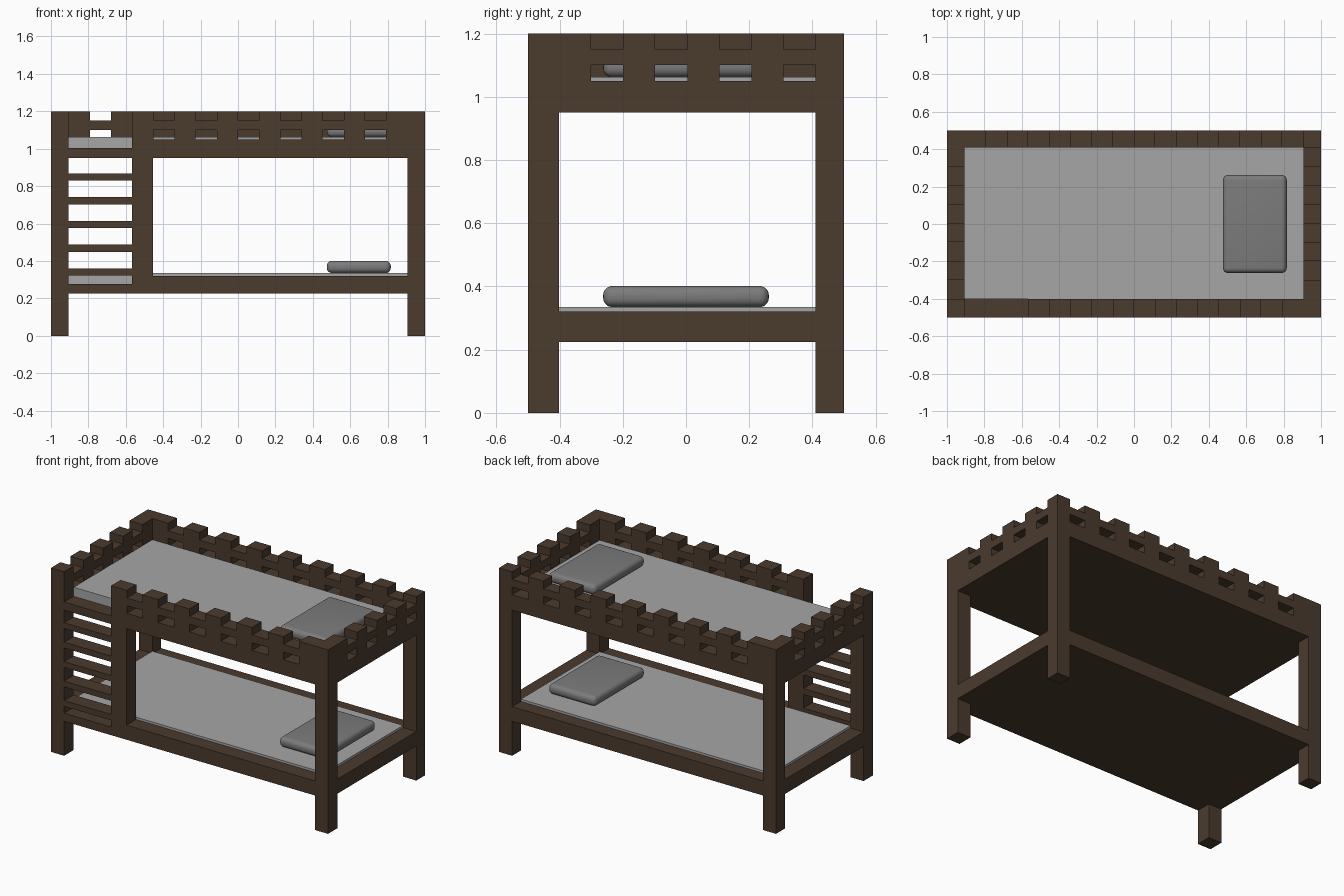
import bpy, bmesh
from mathutils import Matrix, Vector

if "Cube" in bpy.data.objects:
    bpy.data.objects.remove(bpy.data.objects["Cube"])


def material(name, r, g, b):
    m = bpy.data.materials.new(name)
    m.diffuse_color = (r, g, b, 1)
    m.use_nodes = True
    m.node_tree.nodes["Principled BSDF"].inputs["Base Color"].default_value = m.diffuse_color
    return m


WOOD = material("dark_wood", 0.07, 0.043, 0.027)
CLOTH = material("mattress_grey", 0.38, 0.38, 0.38)
PILLOW = material("pillow_grey", 0.2, 0.2, 0.2)

# Inner edges of the frame and main heights
XI, YF, YB = 0.905, -0.402, 0.410
LADDER_X, STRINGER_X = -0.566, -0.455
LOW, LOW_TOP, UP, TOP = 0.225, 0.32, 0.95, 1.2


def boxes(name, spans, mat):
    """One object made of boxes, each given as (x0, x1, y0, y1, z0, z1)."""
    bm = bmesh.new()
    for x0, x1, y0, y1, z0, z1 in spans:
        c = Vector((x0 + x1, y0 + y1, z0 + z1)) / 2
        mtx = Matrix.Translation(c) @ Matrix.Diagonal((x1 - x0, y1 - y0, z1 - z0, 1))
        bmesh.ops.create_cube(bm, size=1, matrix=mtx)
    me = bpy.data.meshes.new(name)
    bm.to_mesh(me)
    bm.free()
    ob = bpy.data.objects.new(name, me)
    bpy.context.collection.objects.link(ob)
    me.materials.append(mat)
    return ob


def cut(ob, spans):
    """Subtract boxes from an object and bake the result."""
    cutter = boxes("cutter", spans, WOOD)
    cutter.hide_render = True
    mod = ob.modifiers.new("cut", 'BOOLEAN')
    mod.operation, mod.solver, mod.object = 'DIFFERENCE', 'EXACT', cutter
    dg = bpy.context.evaluated_depsgraph_get()
    baked = bpy.data.meshes.new_from_object(ob.evaluated_get(dg))
    ob.modifiers.clear()
    ob.data = baked
    bpy.data.objects.remove(cutter)


def battlement(name, span, axis, notches):
    """Upper guard wall with top notches and matching windows below them."""
    wall = boxes(name, [span], WOOD)
    cuts = []
    for a, b in notches:
        for z0, z1 in ((1.05, 1.10), (1.15, 1.3)):
            if axis == 'x':
                cuts.append((a, b, span[2] - 0.05, span[3] + 0.05, z0, z1))
            else:
                cuts.append((span[0] - 0.05, span[1] + 0.05, a, b, z0, z1))
    cut(wall, cuts)


# Corner posts
for xn, x0, x1 in (("left", -1, -XI), ("right", XI, 1)):
    for yn, y0, y1 in (("front", -0.5, YF), ("back", YB, 0.5)):
        boxes(f"{yn}_{xn}_post", [(x0, x1, y0, y1, 0, TOP)], WOOD)

# Upper crenellated walls: the back and left patterns are the front and right turned half round
sx, sy = 2 * XI / 16, (YB - YF) / 8
front = [(-XI + sx * k, -XI + sx * (k + 1)) for k in range(4, 15, 2)]
back = [(-XI + sx * k, -XI + sx * (k + 1)) for k in range(1, 16, 2)]
right = [(YF + sy * k, YF + sy * (k + 1)) for k in range(1, 8, 2)]
left = [(YF + sy * k, YF + sy * (k + 1)) for k in range(0, 8, 2)]
battlement("front_guard_wall", (LADDER_X, XI, -0.5, YF, UP, TOP), 'x', front)
battlement("back_guard_wall", (-XI, XI, YB, 0.5, UP, TOP), 'x', back)
battlement("right_guard_wall", (XI, 1, YF, YB, UP, TOP), 'y', right)
battlement("left_guard_wall", (-1, -XI, YF, YB, UP, TOP), 'y', left)

# Lower rails
boxes("front_lower_rail", [(LADDER_X, XI, -0.5, YF, LOW, LOW_TOP)], WOOD)
boxes("back_lower_rail", [(-XI, XI, YB, 0.5, LOW, LOW_TOP)], WOOD)
boxes("right_lower_rail", [(XI, 1, YF, YB, LOW, LOW_TOP)], WOOD)
boxes("left_lower_rail", [(-1, -XI, YF, YB, LOW, LOW_TOP)], WOOD)

# Ladder: stringer, low entry sills and rungs
boxes("ladder_stringer", [(LADDER_X, STRINGER_X, -0.5, YF, LOW_TOP, UP)], WOOD)
for name, z in (("lower_entry_sill", LOW), ("upper_entry_sill", UP)):
    boxes(name, [(-XI, LADDER_X, -0.5, YF, z, z + 0.053)], WOOD)
boxes("ladder_rungs", [(-XI, LADDER_X, -0.5, YF, 0.322 + 0.127 * k, 0.36 + 0.127 * k)
                       for k in range(5)], WOOD)

# Bed bases, mattresses and pillows
for level, z, top in (("lower", LOW, 0.335), ("upper", UP, 1.062)):
    boxes(f"{level}_base", [(-XI, XI, YF, YB, z, z + 0.053)], WOOD)
    boxes(f"{level}_mattress", [(-XI, XI, YF, YB, z + 0.053, top)], CLOTH)
    p = boxes(f"{level}_pillow", [(0.475, 0.817, -0.262, 0.262, top, top + 0.066)], PILLOW)
    bev = p.modifiers.new("round", 'BEVEL')
    bev.width, bev.segments = 0.028, 5
    bpy.ops.object.select_all(action='DESELECT')
    p.select_set(True)
    bpy.context.view_layer.objects.active = p
    bpy.ops.object.modifier_apply(modifier="round")
    bpy.ops.object.shade_smooth_by_angle()
